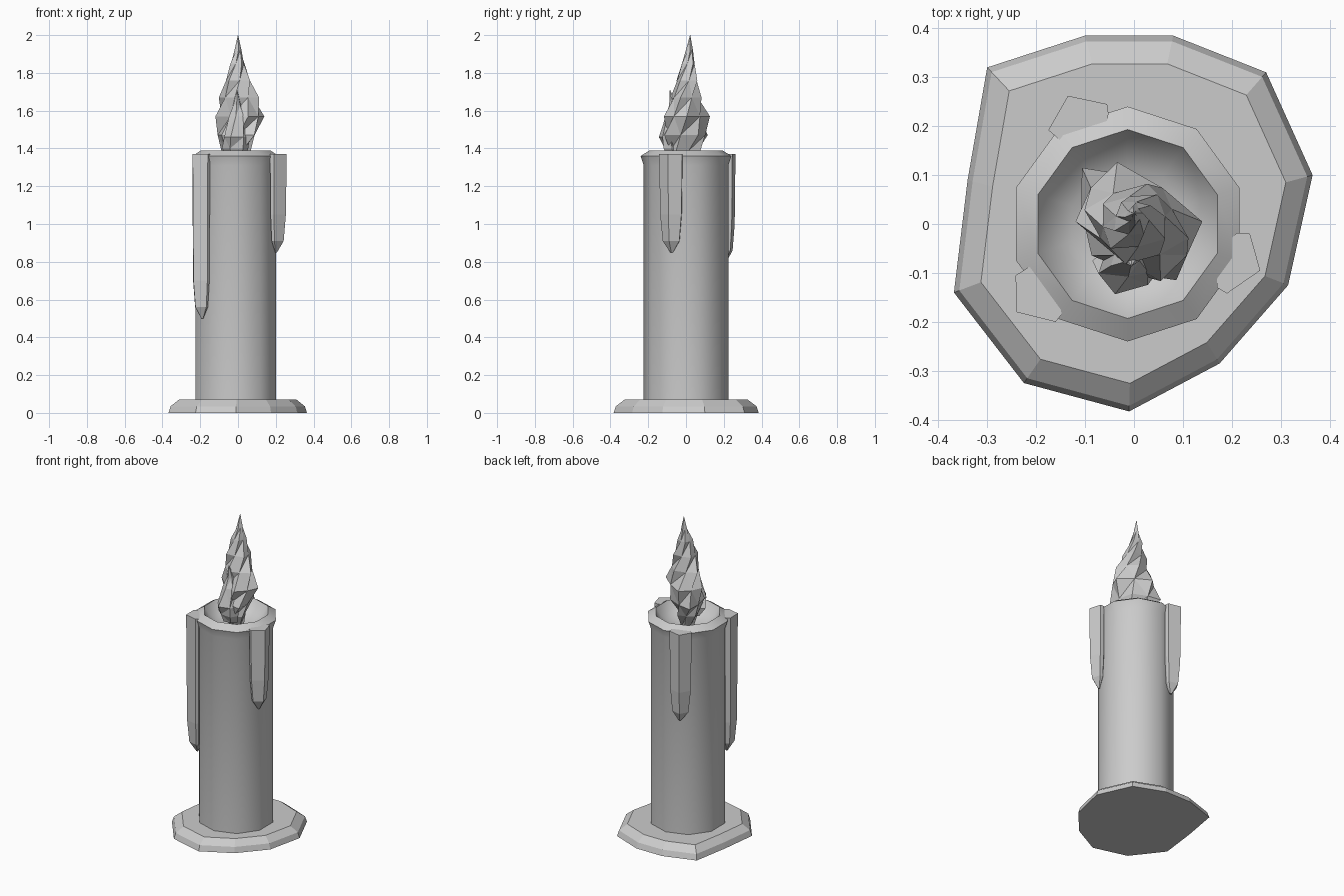
import bpy, math
from math import sin, cos, pi, radians
from mathutils import Vector

cube = bpy.data.objects.get("Cube")
if cube:
    bpy.data.objects.remove(cube, do_unlink=True)

mat = bpy.data.materials.new("plain grey")
mat.use_nodes = True
GREY = (0.6, 0.6, 0.6, 1)
mat.diffuse_color = GREY
mat.node_tree.nodes["Principled BSDF"].inputs["Base Color"].default_value = GREY


def loft(name, rings, tris=False, smooth=None):
    """Skin a stack of equal-sized rings and cap both ends."""
    n = len(rings[0])
    verts = [p for ring in rings for p in ring]
    faces = [tuple(reversed(range(n))), tuple(range(len(verts) - n, len(verts)))]
    for k in range(len(rings) - 1):
        for i in range(n):
            j = (i + 1) % n
            a, b, c, d = k * n + i, k * n + j, (k + 1) * n + j, (k + 1) * n + i
            if not tris:
                faces.append((a, b, c, d))
            elif (i + k) % 2:
                faces += [(a, b, c), (a, c, d)]
            else:
                faces += [(a, b, d), (b, c, d)]
    me = bpy.data.meshes.new(name)
    me.from_pydata(verts, [], faces)
    me.materials.append(mat)
    ob = bpy.data.objects.new(name, me)
    bpy.context.collection.objects.link(ob)
    if smooth:
        bpy.ops.object.select_all(action='DESELECT')
        ob.select_set(True)
        bpy.context.view_layer.objects.active = ob
        bpy.ops.object.shade_smooth_by_angle(angle=radians(smooth))
    return ob


# Uneven wax puddle with a bevelled rim
puddle = [(-.1, .385), (-.3, .32), (-.34, .09), (-.368, -.14), (-.225, -.325), (-.01, -.383),
          (.175, -.285), (.315, -.125), (.365, .1), (.27, .31), (.08, .385)]
loft("wax_puddle", [[(x * s, y * s, z) for x, y in puddle]
                    for s, z in ((1, 0), (.97, .035), (.85, .07))])

# Candle body, flared lip and melted bowl in one profile
profile = [(.224, .05), (.224, 1.31), (.24, 1.36), (.193, 1.39),
           (.165, 1.345), (.12, 1.315), (.06, 1.295), (.01, 1.29)]
loft("candle_body", [[(-.013 + r * cos(pi / 2 + i * pi / 5), r * sin(pi / 2 + i * pi / 5), z)
                      for i in range(10)] for r, z in profile], smooth=40)


# Wax drips: straight columns that taper to a blunt point
def drip(name, outline, tip, top=1.37):
    cx = sum(p[0] for p in outline) / len(outline)
    cy = sum(p[1] for p in outline) / len(outline)
    foot = Vector((cx, cy)) * .97
    rings = []
    for z, s in ((tip, .12), (tip + .06, .72), (tip + .2, .92), (top, 1)):
        rings.append([(foot.x + (x - foot.x) * s, foot.y + (y - foot.y) * s, z) for x, y in outline])
    loft(name, rings)


drip("long_drip", [(-.16, -.1), (-.215, -.088), (-.242, -.105), (-.24, -.18), (-.16, -.2), (-.148, -.185)], .5)
drip("left_drip", [(.17, -.13), (.19, -.142), (.258, -.095), (.237, -.02), (.21, -.018), (.17, -.06)], .85)
drip("back_drip", [(-.06, .19), (-.052, .225), (-.055, .245), (-.135, .262), (-.175, .192), (-.15, .17)], .8)


# Faceted flame: twisting, alternately creased rings
def flame(name, sections, sides, crease):
    rings = []
    for k, (z, cx, cy, long, short, turn) in enumerate(sections):
        ring = []
        for i in range(sides):
            a = 2 * pi * i / sides
            f = 1 - crease * ((i + k) % 2)
            t = radians(turn)
            u, v = long * f * cos(a), short * f * sin(a)
            ring.append((cx + u * cos(t) - v * sin(t), cy + u * sin(t) + v * cos(t), z))
        rings.append(ring)
    loft(name, rings, tris=True)


flame("flame", [(1.29, 0, -.01, .04, .04, 100), (1.39, -.01, -.01, .1, .075, 115),
                (1.47, -.01, 0, .15, .1, 130), (1.57, .01, .005, .15, .105, 145),
                (1.67, .005, 0, .11, .085, 165), (1.76, 0, .005, .08, .065, 190),
                (1.85, -.003, .012, .045, .04, 215), (1.92, 0, .018, .02, .018, 235),
                (2, 0, .022, .001, .001, 250)], 8, .2)

# Small tongue licking up in front of the flame
flame("flame_tongue", [(1.35, -.01, -.06, .05, .04, 0), (1.4, -.01, -.075, .075, .05, 0),
                       (1.46, -.01, -.09, .075, .055, 10), (1.57, -.005, -.07, .045, .045, 20),
                       (1.63, -.005, -.068, .025, .02, 30), (1.71, -.005, -.085, .001, .001, 40)], 6, .15)
